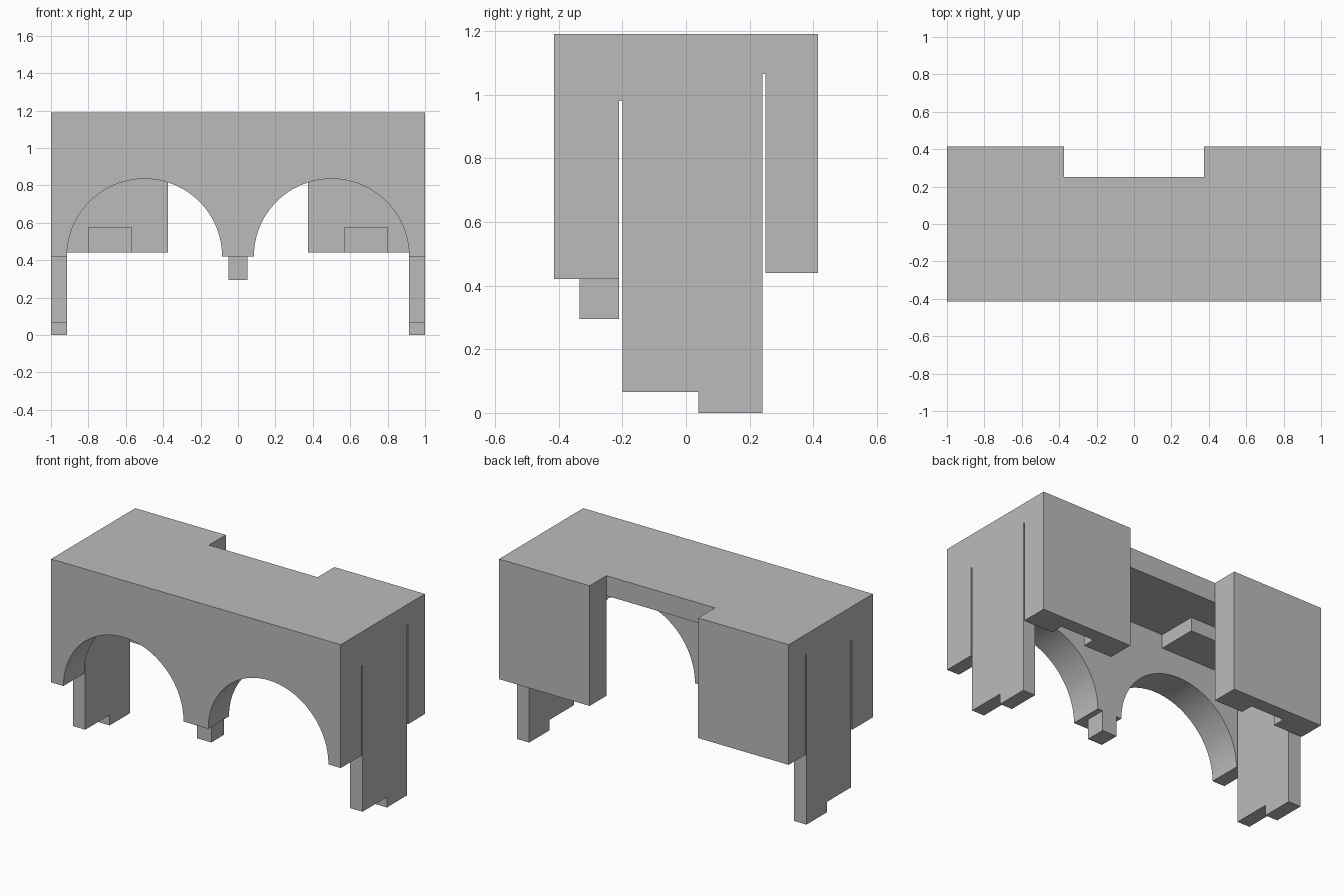
import bpy, bmesh
from math import pi, cos, sin, radians
from mathutils import Vector

cube = bpy.data.objects.get("Cube")
if cube:
    bpy.data.objects.remove(cube, do_unlink=True)

grey = bpy.data.materials.new("plain grey")
grey.use_nodes = True
colour = (0.5, 0.5, 0.5, 1)
grey.diffuse_color = colour
grey.node_tree.nodes["Principled BSDF"].inputs["Base Color"].default_value = colour


def prism(name, outline, start, end):
    """Extrude a flat outline of 3D points from start to end offset."""
    bm = bmesh.new()
    face = bm.faces.new([bm.verts.new(Vector(p) + Vector(start)) for p in outline])
    new = bmesh.ops.extrude_face_region(bm, geom=[face])["geom"]
    verts = [v for v in new if isinstance(v, bmesh.types.BMVert)]
    bmesh.ops.translate(bm, verts=verts, vec=Vector(end) - Vector(start))
    bmesh.ops.recalc_face_normals(bm, faces=bm.faces)
    mesh = bpy.data.meshes.new(name)
    bm.to_mesh(mesh)
    bm.free()
    mesh.materials.append(grey)
    obj = bpy.data.objects.new(name, mesh)
    bpy.context.collection.objects.link(obj)
    return obj


def box(name, x, y, z):
    corners = [(x[0], y[0], 0), (x[1], y[0], 0), (x[1], y[1], 0), (x[0], y[1], 0)]
    return prism(name, corners, (0, 0, z[0]), (0, 0, z[1]))


def combine(target, tool, operation):
    """Apply a boolean and discard the tool."""
    mod = target.modifiers.new("combine", 'BOOLEAN')
    mod.operation, mod.solver, mod.object = operation, 'EXACT', tool
    bpy.context.view_layer.objects.active = target
    bpy.ops.object.modifier_apply(modifier=mod.name)
    bpy.data.objects.remove(tool, do_unlink=True)


TOP, CEILING, BLOCK_BASE, SPRING = 1.19, 1.065, 0.98, 0.42
FRONT, WALL_BACK, PANEL_FRONT, BACK = -0.415, -0.21, 0.25, 0.415
RADIUS, STEPS = 0.415, 48

# Front wall with two round arches
wall = [(-1, 0, TOP), (-1, 0, SPRING)]
for centre in (-0.5, 0.5):
    for i in range(STEPS + 1):
        a = pi - pi * i / STEPS
        wall.append((centre + RADIUS * cos(a), 0, SPRING + RADIUS * sin(a)))
wall += [(1, 0, SPRING), (1, 0, TOP)]
body = prism("arched_body", wall, (0, FRONT, 0), (0, WALL_BACK, 0))

# Top slab
parts = [box("top_slab", (-1, 1), (WALL_BACK - 0.05, PANEL_FRONT), (CEILING, TOP))]

# Peg under the middle pillar
parts.append(box("peg", (-0.05, 0.05), (-0.335, WALL_BACK), (0.295, SPRING)))

leg_outline = [(0, -0.2, TOP - 0.05), (0, -0.2, 0.065), (0, 0.04, 0.065),
               (0, 0.04, 0), (0, 0.24, 0), (0, 0.24, TOP - 0.05)]
for side in (-1, 1):
    # Stepped end leg
    parts.append(prism("leg", leg_outline, (side * 0.915, 0, 0), (side, 0, 0)))
    # Block below the ceiling
    parts.append(box("ceiling_block", sorted((side * 0.38, side)),
                     (WALL_BACK - 0.05, 0.04), (BLOCK_BASE, TOP - 0.05)))
    # Back panel with a notch at its lower inside edge
    panel = box("back_panel", sorted((side * 0.375, side)), (PANEL_FRONT, BACK), (0.44, TOP))
    notch = box("notch", sorted((side * 0.57, side * 0.8)),
                (PANEL_FRONT - 0.1, PANEL_FRONT + 0.08), (0.3, 0.575))
    combine(panel, notch, 'DIFFERENCE')
    parts.append(panel)

for part in parts:
    combine(body, part, 'UNION')

# Merge leftover seams and shade the arches smoothly
bm = bmesh.new()
bm.from_mesh(body.data)
bmesh.ops.remove_doubles(bm, verts=bm.verts, dist=0.0001)
bmesh.ops.dissolve_limit(bm, angle_limit=radians(0.5), verts=bm.verts, edges=bm.edges)
bm.to_mesh(body.data)
bm.free()
bpy.ops.object.select_all(action='DESELECT')
body.select_set(True)
bpy.context.view_layer.objects.active = body
bpy.ops.object.shade_smooth_by_angle(angle=radians(30))
